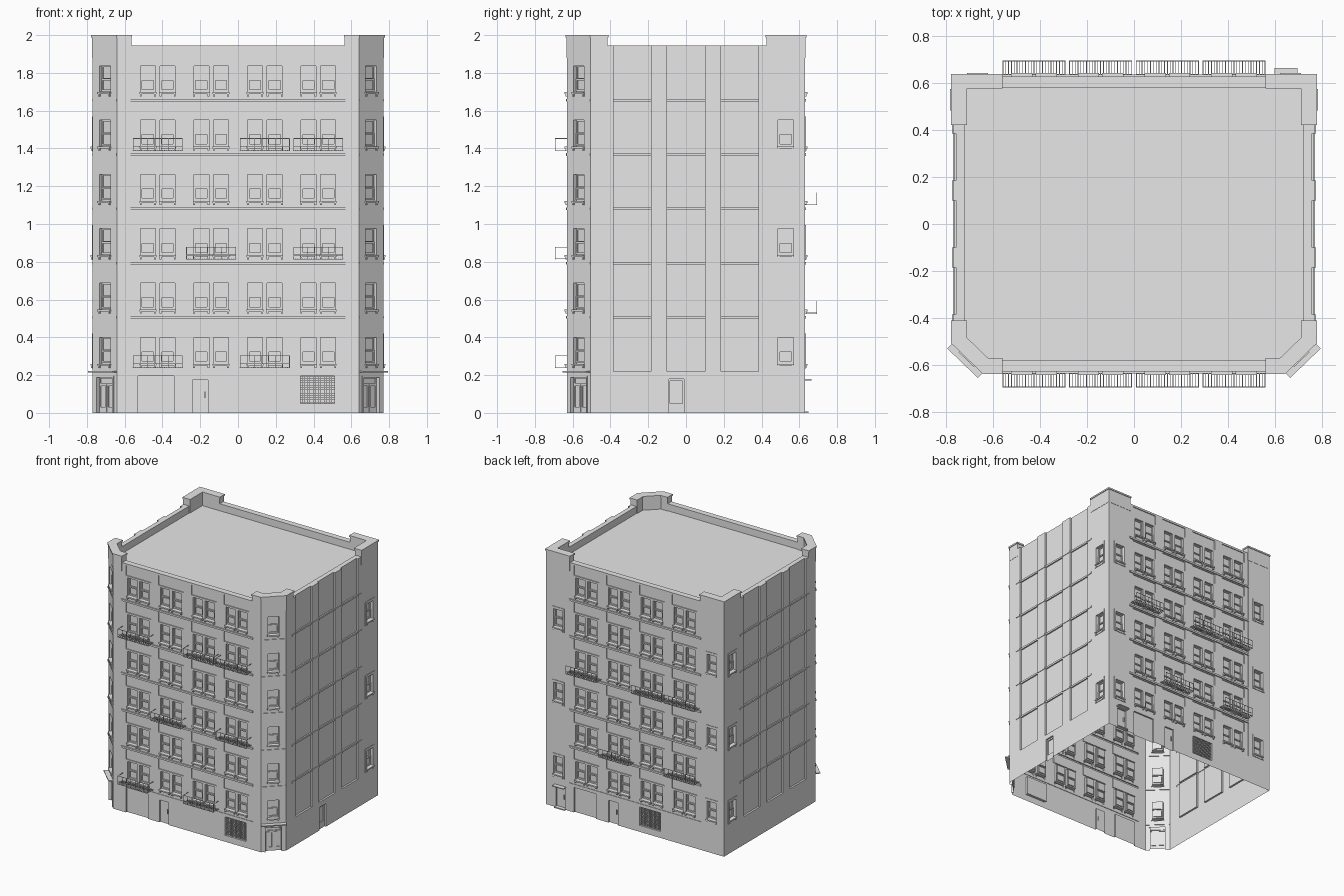
import bpy, bmesh, math
from math import pi

cube = bpy.data.objects.get("Cube")
if cube:
    bpy.data.objects.remove(cube, do_unlink=True)

plaster = bpy.data.materials.new("plain_grey")
plaster.use_nodes = True
GREY = (0.8, 0.8, 0.8, 1)
plaster.diffuse_color = GREY
plaster.node_tree.nodes["Principled BSDF"].inputs["Base Color"].default_value = GREY

TOP, ROOF, THICK = 1.945, 1.89, 0.05
HX, HY = 0.77, 0.63                 # outer wall planes
CX, CY = 0.64, 0.505                # where the cut front corners begin
FLOORS = [0.22 + 0.2875 * i for i in range(6)]
BAYS = (-0.425, -0.142, 0.142, 0.425)


def finish(name, bm, origin=(0, 0), angle=0):
    """Local x runs along a wall, local -y points out of it."""
    mesh = bpy.data.meshes.new(name)
    bm.to_mesh(mesh)
    bm.free()
    mesh.materials.append(plaster)
    ob = bpy.data.objects.new(name, mesh)
    bpy.context.collection.objects.link(ob)
    ob.location = (*origin, 0)
    ob.rotation_euler.z = angle
    return ob


def facade(name, origin, angle, u0, u1, rects):
    """Relief wall: later rectangles (u0, u1, z0, z1, depth) override earlier ones."""
    us = sorted({round(v, 4) for r in rects for v in r[:2] if u0 < v < u1} | {u0, u1})
    zs = sorted({round(v, 4) for r in rects for v in r[2:4] if 0 < v < TOP} | {0, TOP})

    def depth(u, z):
        if not u0 < u < u1:
            return 0
        for a, b, c, e, d in reversed(rects):
            if a < u < b and c < z < e:
                return d
        return 0

    bm = bmesh.new()

    def quad(*pts):
        bm.faces.new([bm.verts.new((u, -d, z)) for u, d, z in pts])

    for j, (za, zb) in enumerate(zip(zs, zs[1:])):
        zm = (za + zb) / 2
        left = 0
        for ua, ub in zip(us, us[1:]):
            um = (ua + ub) / 2
            d = depth(um, zm)
            quad((ua, d, za), (ub, d, za), (ub, d, zb), (ua, d, zb))
            if d != left:
                quad((ua, left, za), (ua, d, za), (ua, d, zb), (ua, left, zb))
            left = d
            if zb == TOP:            # parapet top and inner face
                quad((ua, d, TOP), (ub, d, TOP), (ub, -THICK, TOP), (ua, -THICK, TOP))
                quad((ua, -THICK, TOP), (ub, -THICK, TOP), (ub, -THICK, ROOF), (ua, -THICK, ROOF))
            else:
                up = depth(um, (zb + zs[j + 2]) / 2)
                if up != d:
                    quad((ua, d, zb), (ub, d, zb), (ub, up, zb), (ua, up, zb))
        if left:
            quad((u1, left, za), (u1, 0, za), (u1, 0, zb), (u1, left, zb))
    bmesh.ops.remove_doubles(bm, verts=bm.verts, dist=1e-5)
    return finish(name, bm, origin, angle)


def window(c, z, surround=False):
    """Sash window with sill and two brackets."""
    out = [(c - .054, c + .054, z + .015, z + .2, .004)] if surround else []
    out += [(c - .04, c + .04, z + .04, z + .18, -.02),
            (c - .033, c + .033, z + .115, z + .173, -.026),
            (c - .037, c + .037, z + .044, z + .112, -.014),
            (c - .03, c + .03, z + .054, z + .103, -.022),
            (c - .045, c + .045, z + .03, z + .04, .012)]
    out += [(c + s - .005, c + s + .005, z + .018, z + .03, .008) for s in (-.038, .038)]
    return out


def bands(u0, u1, d):
    return [(u0, u1, z - .009, z + .005, d) for z in FLOORS[1:]]


def street_face():
    """Four bays of paired windows with sunk spandrel panels."""
    out = [(-.57, .57, FLOORS[0], TOP, -.004)] + bands(-.57, .57, .005)
    for c in BAYS:
        for z in FLOORS:
            out += window(c - .052, z) + window(c + .052, z)
            out.append((c - .108, c + .108, z + .195, z + .272, -.011))
    return out


def door(c, w, h):
    return [(c - w, c + w, 0, h, -.012), (c + w * .55, c + w * .7, h * .45, h * .65, -.004)]


def side_face(s):
    """Three tall sunk bays, plus windows on the rear pier; s flips the layout."""
    out = bands(-.43, .43, .004)
    for c in (-.285, 0, .285):
        out.append((c - .1, c + .1, FLOORS[0], TOP, -.014))
        out += bands(c - .1, c + .1, -.004)
    for z in FLOORS[::2]:
        out += window(s * .528, z, True)
    return out


# Main walls
front = street_face() + door(-.2, .04, .175)
front += [(-.53, -.34, 0, .195, -.012), (.33, .51, .05, .195, -.02)]
facade("front_wall", (0, -HY), 0, -CX, CX, front)

back = street_face() + door(-.19, .04, .175) + door(-.645, .04, .165)
back += [(-.53, -.34, 0, .195, -.012), (.04, .22, .05, .195, -.02)]
for pier in (-.665, .665):
    for level in FLOORS[::2]:
        back += window(pier, level, True)
facade("back_wall", (0, HY), pi, -HX, HX, back)

right = side_face(1) + [(-.09, -.01, 0, .18, -.012), (-.085, -.018, .05, .168, -.02)]
facade("right_side_wall", (HX, 0), pi / 2, -CY, HY, right)
facade("left_side_wall", (-HX, 0), -pi / 2, -HY, CY, side_face(-1))

# Cut corners with entrance doors
corner_len = math.hypot(HX - CX, HY - CY)
corner_angle = math.atan2(HY - CY, HX - CX)
half = corner_len / 2
corner = bands(-half, half, .005)
for level in FLOORS:
    corner += window(0, level)
corner += [(-.066, .066, 0, .195, .004), (-.058, .058, 0, .188, -.018),
           (-.052, .052, .158, .183, -.024)]
for c in (-.028, .028):
    corner += [(c - .025, c + .025, .004, .15, -.014), (c - .018, c + .018, .03, .143, -.02)]
CORNERS = [("right", 1), ("left", -1)]
for side, s in CORNERS:
    facade(side + "_corner_wall", (s * (HX + CX) / 2, -(HY + CY) / 2), s * corner_angle,
           -half, half, corner)


def prism(bm, pts, z0, z1):
    """Closed solid over an outline."""
    face = bm.faces.new([bm.verts.new((x, y, z0)) for x, y in pts])
    new = bmesh.ops.extrude_face_region(bm, geom=[face])["geom"]
    bmesh.ops.translate(bm, vec=(0, 0, z1 - z0),
                        verts=[v for v in new if isinstance(v, bmesh.types.BMVert)])
    bmesh.ops.recalc_face_normals(bm, faces=bm.faces)


# Raised parapet caps at the four corners
FRONT_CAP = [(.772, -.415), (.772, -.505), (.641, -.632), (.565, -.632),
             (.565, -.575), (.62, -.575), (.715, -.485), (.715, -.415)]
FRONT_LIP = [(.777, -.41), (.777, -.507), (.643, -.637), (.56, -.637),
             (.56, -.57), (.62, -.57), (.71, -.483), (.71, -.41)]
BACK_CAP = [(.772, .425), (.772, .632), (.565, .632), (.565, .58), (.715, .58), (.715, .425)]
BACK_LIP = [(.777, .42), (.777, .637), (.56, .637), (.56, .575), (.71, .575), (.71, .42)]
for side, s in CORNERS:
    for part, body, lip in (("front", FRONT_CAP, FRONT_LIP), ("back", BACK_CAP, BACK_LIP)):
        bm = bmesh.new()
        prism(bm, [(s * x, y) for x, y in body], ROOF - .01, 1.988)
        prism(bm, [(s * x, y) for x, y in lip], 1.988, 2.0)
        finish(f"{side}_{part}_parapet_cap", bm)

# Flat roof
bm = bmesh.new()
edge = [(.725, .59), (-.725, .59), (-.725, -.49), (-.63, -.585), (.63, -.585), (.725, -.49)]
bm.faces.new([bm.verts.new((x, y, ROOF)) for x, y in edge])
finish("roof", bm)


def box(bm, u0, u1, d0, d1, z0, z1):
    prism(bm, [(u0, -d0), (u1, -d0), (u1, -d1), (u0, -d1)], z0, z1)


def balcony(name, c, z, origin, angle, sides):
    """Slatted floor and open railing."""
    bm = bmesh.new()
    w, out, h, t = .132, .064, .064, .003
    for i in range(23):
        u = c - w + i * 2 * w / 22
        box(bm, u - .0015, u + .0015, 0, out, z, z + t)
    for d in (.004, out - t):
        box(bm, c - w, c + w, d, d + t, z - t, z)
    for k in (.35, 1):
        box(bm, c - w, c + w, out - t, out, z + h * k - t, z + h * k)
    for i in range(8):
        u = c - w + i * (2 * w - t) / 7
        box(bm, u, u + t, out - t, out, z, z + h)
    if sides:
        for u in (c - w, c + w - t):
            box(bm, u, u + t, 0, out, z + h - t, z + h)
    finish(name, bm, origin, angle)


# Balconies as (floor, bay) pairs counted from the left of each face
for i, (f, b) in enumerate([(0, 0), (0, 2), (2, 1), (2, 3), (4, 0), (4, 2), (4, 3)]):
    balcony(f"front_balcony_{i + 1}", BAYS[b], FLOORS[f] + .02, (0, -HY), 0, True)
for i, (f, b) in enumerate([(1, 1), (1, 3), (3, 0), (3, 2), (3, 3)]):
    balcony(f"back_balcony_{i + 1}", BAYS[b], FLOORS[f] + .02, (0, HY), pi, False)

# Window grilles on the ground floor
for name, u, origin, angle in (("front_grille", .33, (0, -HY), 0), ("back_grille", .04, (0, HY), pi)):
    bm = bmesh.new()
    for i in range(19):
        box(bm, u + i * .0097, u + i * .0097 + .002, -.012, -.009, .05, .195)
    for i in range(15):
        box(bm, u, u + .18, -.013, -.01, .052 + i * .01, .054 + i * .01)
    finish(name, bm, origin, angle)

# Awnings and step
for side, s in CORNERS:
    bm = bmesh.new()
    box(bm, -.09, .09, -.005, .034, .214, .221)
    finish(side + "_corner_awning", bm, (s * (HX + CX) / 2, -(HY + CY) / 2), s * corner_angle)
bm = bmesh.new()
box(bm, -.695, -.598, -.005, .034, .172, .179)
box(bm, -.69, -.6, -.012, .018, 0, .008)
finish("back_door_awning_and_step", bm, (0, HY), pi)
